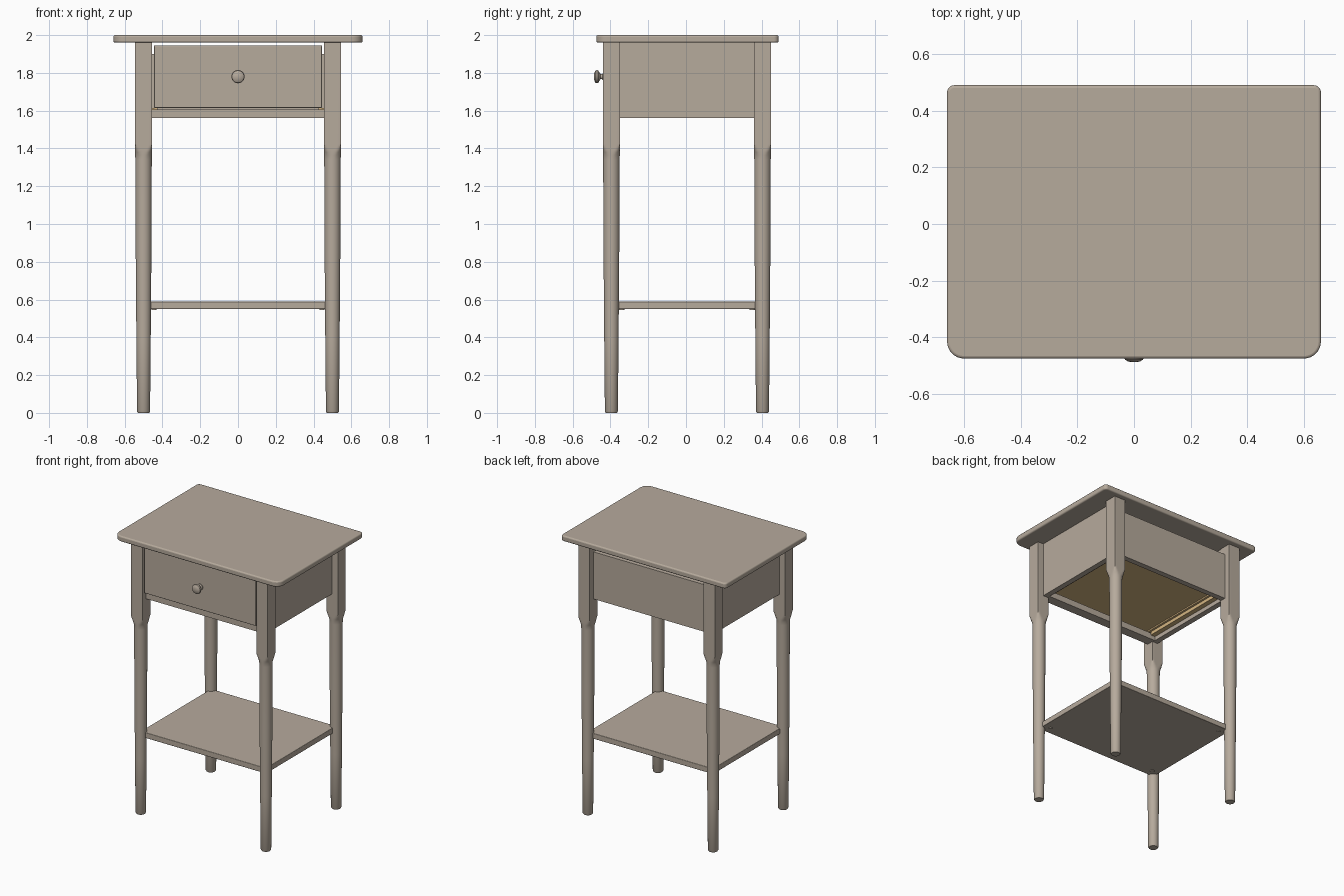
import bpy, bmesh, math

if "Cube" in bpy.data.objects:
    bpy.data.objects.remove(bpy.data.objects["Cube"])


def material(name, rgb):
    m = bpy.data.materials.new(name)
    m.diffuse_color = (*rgb, 1)
    m.use_nodes = True
    m.node_tree.nodes["Principled BSDF"].inputs["Base Color"].default_value = m.diffuse_color
    return m


PAINT = material("taupe paint", (0.47, 0.405, 0.335))
WOOD = material("bare wood", (0.66, 0.46, 0.22))


def finish(name, bm, mat, bevel=0.0, smooth=True):
    bmesh.ops.recalc_face_normals(bm, faces=bm.faces)
    me = bpy.data.meshes.new(name)
    bm.to_mesh(me)
    bm.free()
    me.materials.append(mat)
    ob = bpy.data.objects.new(name, me)
    bpy.context.collection.objects.link(ob)
    if bevel:
        mod = ob.modifiers.new("eased edges", 'BEVEL')
        mod.width, mod.segments, mod.limit_method = bevel, 3, 'ANGLE'
        mod.angle_limit = math.radians(50)
    if smooth:
        bpy.ops.object.select_all(action='DESELECT')
        ob.select_set(True)
        bpy.context.view_layer.objects.active = ob
        bpy.ops.object.shade_smooth_by_angle(angle=math.radians(30))
    return ob


def box(name, x, y, z, mat=PAINT, bevel=0.0):
    bm = bmesh.new()
    bmesh.ops.create_cube(bm, size=1)
    for v in bm.verts:
        v.co = [(r[0] + r[1]) / 2 + c * (r[1] - r[0]) for r, c in zip((x, y, z), v.co)]
    return finish(name, bm, mat, bevel, smooth=bevel > 0)


def loft(name, rings, mat):
    """Skin a stack of equal-length rings and cap both ends."""
    bm = bmesh.new()
    loops = [[bm.verts.new(p) for p in ring] for ring in rings]
    n = len(loops[0])
    for a, b in zip(loops, loops[1:]):
        for i in range(n):
            bm.faces.new((a[i], a[(i + 1) % n], b[(i + 1) % n], b[i]))
    bm.faces.new(loops[0])
    bm.faces.new(loops[-1])
    return finish(name, bm, mat)


# table top: big radius on the front corners, small on the back
bm = bmesh.new()
outline = []
for cx, cy, r, start in ((0.66, 0.49, 0.025, 0), (-0.66, 0.49, 0.025, 90),
                         (-0.66, -0.475, 0.06, 180), (0.66, -0.475, 0.06, 270)):
    ox, oy = cx - math.copysign(r, cx), cy - math.copysign(r, cy)
    for k in range(9):
        a = math.radians(start + k * 90 / 8)
        outline.append(bm.verts.new((ox + r * math.cos(a), oy + r * math.sin(a), 1.96)))
face = bm.faces.new(outline)
ext = bmesh.ops.extrude_face_region(bm, geom=[face])
for g in ext["geom"]:
    if isinstance(g, bmesh.types.BMVert):
        g.co.z = 2.0
finish("table_top", bm, PAINT, bevel=0.009)


# legs: square block trimmed by a cone into a tapering round shaft
def leg(name, cx, cy, n=48):
    stations = [(0, 0.030), (0.008, 0.0345), (0.4, 0.038), (0.9, 0.042), (1.34, 0.0435),
                (1.365, 0.0445), (1.38, 0.049), (1.395, 0.054), (1.41, 0.059),
                (1.425, 0.065), (1.96, 0.065)]
    rings = []
    for z, r in stations:
        ring = []
        for i in range(n):
            a = 2 * math.pi * i / n
            c, s = math.cos(a), math.sin(a)
            d = min(r, 0.045 / max(abs(c), abs(s)))
            ring.append((cx + d * c, cy + d * s, z))
        rings.append(ring)
    loft(name, rings, PAINT)


for side, x in (("left", -0.5), ("right", 0.5)):
    leg("front_leg_" + side, x, -0.395)
    leg("back_leg_" + side, x, 0.405)

# aprons and rail
box("back_apron", (-0.47, 0.47), (0.365, 0.405), (1.56, 1.90))
box("front_rail", (-0.47, 0.47), (-0.40, -0.33), (1.56, 1.605))
for side, s in (("left", -1), ("right", 1)):
    def span(a, b, s=s):
        return (min(s * a, s * b), max(s * a, s * b))
    box("side_apron_" + side, span(0.46, 0.50), (-0.37, 0.38), (1.56, 1.96))
    box("drawer_runner_" + side, span(0.425, 0.46), (-0.33, 0.365), (1.59, 1.615), WOOD)
    box("drawer_side_" + side, span(0.415, 0.44), (-0.40, 0.33), (1.62, 1.90), WOOD)

# drawer
box("drawer_front", (-0.445, 0.445), (-0.432, -0.395), (1.615, 1.945), bevel=0.004)
box("drawer_bottom", (-0.415, 0.415), (-0.395, 0.315), (1.63, 1.645), WOOD)
box("drawer_back", (-0.415, 0.415), (0.315, 0.33), (1.63, 1.88), WOOD)

# turned knob
profile = [(0.022, -0.430), (0.022, -0.438), (0.014, -0.443), (0.013, -0.452), (0.022, -0.458),
           (0.032, -0.464), (0.035, -0.471), (0.032, -0.479), (0.022, -0.485), (0.008, -0.488)]
loft("drawer_knob", [[(r * math.cos(2 * math.pi * i / 32), y, 1.78 + r * math.sin(2 * math.pi * i / 32))
                      for i in range(32)] for r, y in profile], PAINT)

# lower shelf with fixing pegs underneath its corners
box("lower_shelf", (-0.5, 0.5), (-0.395, 0.405), (0.55, 0.59), bevel=0.004)
for x in (-0.445, 0.445):
    for y in (-0.34, 0.35):
        loft("shelf_peg", [[(x + 0.014 * math.cos(math.pi * i / 8), y + 0.014 * math.sin(math.pi * i / 8), z)
                            for i in range(16)] for z in (0.545, 0.56)], PAINT)
